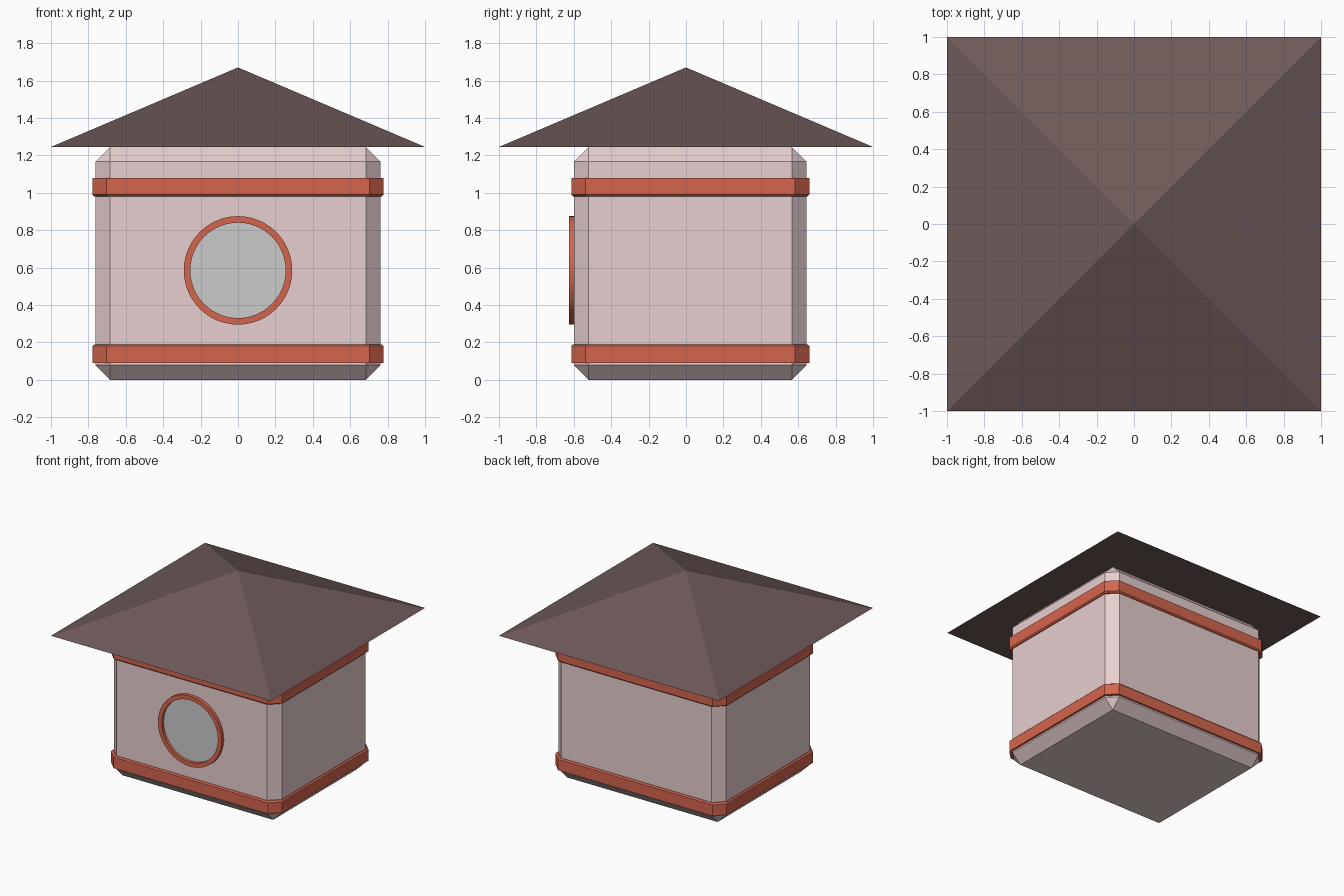
import bpy, bmesh, math
from mathutils import Matrix

if "Cube" in bpy.data.objects:
    bpy.data.objects.remove(bpy.data.objects["Cube"])

CY = 0.023  # the body sits slightly behind the roof centre


def material(name, rgb):
    m = bpy.data.materials.new(name)
    m.diffuse_color = (*rgb, 1)
    m.use_nodes = True
    m.node_tree.nodes["Principled BSDF"].inputs["Base Color"].default_value = m.diffuse_color
    return m


def finish(name, bm, mat=None):
    bmesh.ops.recalc_face_normals(bm, faces=bm.faces[:])
    me = bpy.data.meshes.new(name)
    bm.to_mesh(me)
    bm.free()
    ob = bpy.data.objects.new(name, me)
    bpy.context.collection.objects.link(ob)
    if mat:
        me.materials.append(mat)
    return ob


def octagon(hx, hy, c):
    """Rectangle with chamfered corners."""
    pts = []
    for sx, sy in ((1, 1), (-1, 1), (-1, -1), (1, -1)):
        a, b = (sx * hx, sy * (hy - c)), (sx * (hx - c), sy * hy)
        pts += [a, b] if sx * sy > 0 else [b, a]
    return pts


def loft_closed(name, rings, mat):
    """Skin rings of points into a closed tube (last ring joins the first)."""
    bm = bmesh.new()
    vs = [[bm.verts.new(p) for p in r] for r in rings]
    n = len(vs[0])
    for i in range(len(vs)):
        a, b = vs[i], vs[(i + 1) % len(vs)]
        for j in range(n):
            k = (j + 1) % n
            bm.faces.new((a[j], a[k], b[k], b[j]))
    return finish(name, bm, mat)


wall = material("wall_pink", (0.80, 0.62, 0.62))
trim = material("trim_red", (0.667, 0.13, 0.075))
tile = material("roof_brown", (0.153, 0.101, 0.098))

# Body: box with every edge chamfered
bm = bmesh.new()
bmesh.ops.create_cube(bm, size=1, matrix=Matrix.Translation((0, CY, 0.6225))
                      @ Matrix.Diagonal((1.524, 1.242, 1.245, 1)))
bmesh.ops.bevel(bm, geom=bm.edges[:], offset=0.078, segments=1, affect='EDGES')
finish("body", bm, wall)

# Trim bands: the edge facing the middle of the wall is slightly chamfered
for name, outer, lip in (("lower_band", 0.09, 0.19), ("upper_band", 1.08, 0.98)):
    step = math.copysign(0.01, outer - lip)
    profile = ((0.0, outer), (0.018, outer), (0.018, lip + step), (0.008, lip), (0.0, lip))
    rings = [[(x, y + CY, z) for x, y in octagon(0.76 + d, 0.618 + d, 0.076)]
             for d, z in profile]
    loft_closed(name, rings, trim)

# Round window: rectangular-section frame and a flat pane
N, WZ = 48, 0.585


def circle(r, y):
    return [(r * math.cos(2 * math.pi * i / N), y, WZ + r * math.sin(2 * math.pi * i / N))
            for i in range(N)]


loft_closed("window_frame", [circle(0.29, -0.598), circle(0.29, -0.625),
                             circle(0.255, -0.625), circle(0.255, -0.598)], trim)
bm = bmesh.new()
bm.faces.new([bm.verts.new(p) for p in circle(0.256, -0.601)])
pane = finish("window_pane", bm)
if pane.data.polygons[0].normal.y > 0:
    pane.data.flip_normals()

# Roof: low four-sided pyramid
bm = bmesh.new()
base = [bm.verts.new((x, y, 1.245)) for x, y in ((-1, -1), (1, -1), (1, 1), (-1, 1))]
apex = bm.verts.new((0, 0, 1.67))
bm.faces.new(base)
for i in range(4):
    bm.faces.new((base[i], base[(i + 1) % 4], apex))
finish("roof", bm, tile)
